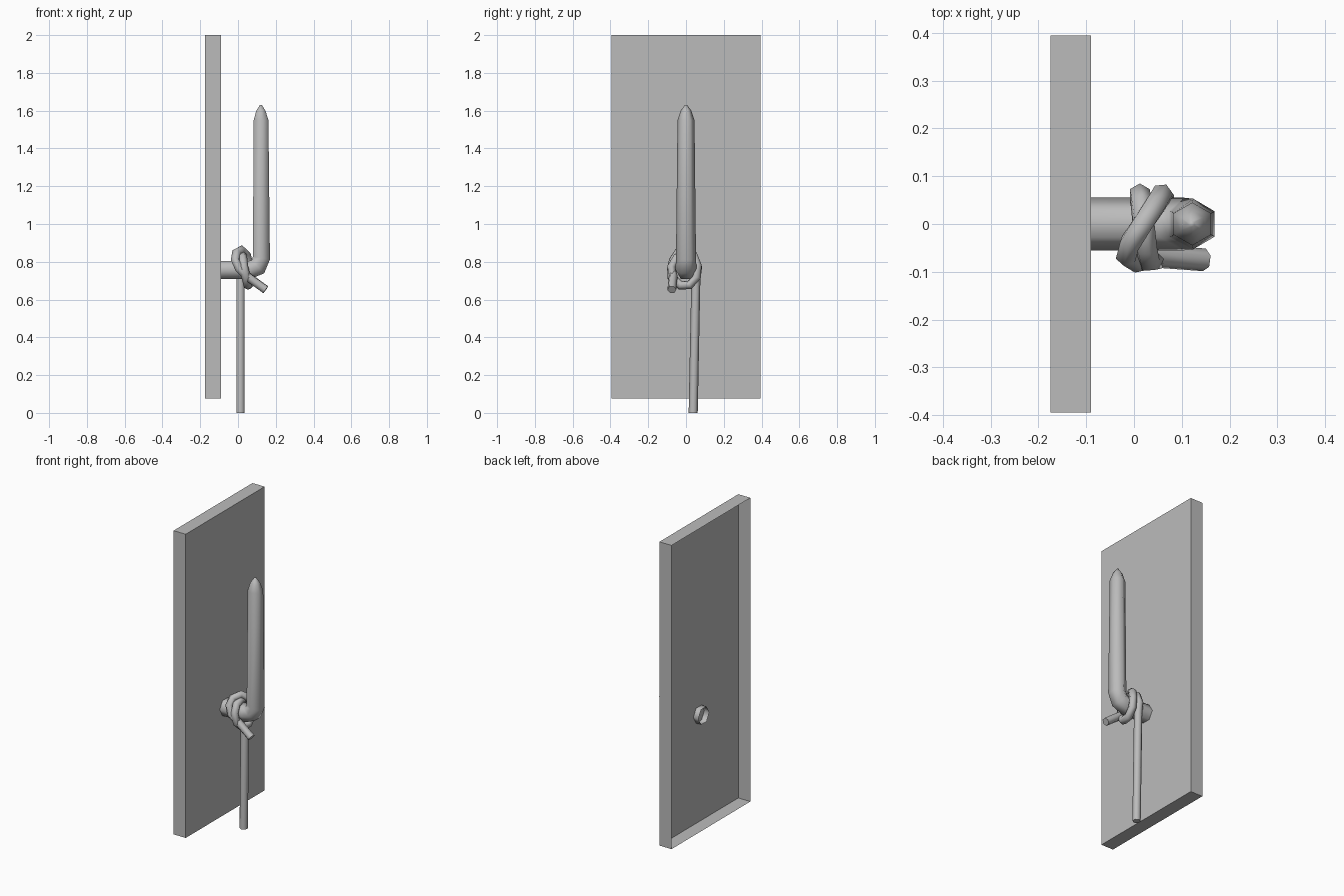
import bpy, bmesh, math
from mathutils import Vector

if "Cube" in bpy.data.objects:
    bpy.data.objects.remove(bpy.data.objects["Cube"])

GREY = bpy.data.materials.new("plain grey")
GREY.use_nodes = True
GREY.diffuse_color = (0.5, 0.5, 0.5, 1)
GREY.node_tree.nodes["Principled BSDF"].inputs["Base Color"].default_value = (0.5, 0.5, 0.5, 1)


def add_object(name, bm, angle=None):
    mesh = bpy.data.meshes.new(name)
    bm.to_mesh(mesh)
    bm.free()
    mesh.materials.append(GREY)
    obj = bpy.data.objects.new(name, mesh)
    bpy.context.collection.objects.link(obj)
    if angle:
        bpy.ops.object.select_all(action="DESELECT")
        obj.select_set(True)
        bpy.context.view_layer.objects.active = obj
        bpy.ops.object.shade_smooth_by_angle(angle=math.radians(angle))
    return obj


def tube(name, points, radii, sides=6, cap_start=True, cap_end=True):
    """Sweep a polygon along a path without twisting."""
    bm = bmesh.new()
    points = [Vector(p) for p in points]
    normal = Vector((0, 1, 0))
    rings = []
    for i, (p, r) in enumerate(zip(points, radii)):
        ahead = (points[min(i + 1, len(points) - 1)] - p).normalized()
        behind = (p - points[max(i - 1, 0)]).normalized()
        tangent = (ahead + behind).normalized()
        normal = (normal - tangent * normal.dot(tangent)).normalized()
        side = tangent.cross(normal)
        rings.append([bm.verts.new(p + r * (normal * math.cos(a) + side * math.sin(a)))
                      for a in (math.tau * k / sides for k in range(sides))])
    for low, high in zip(rings, rings[1:]):
        for k in range(sides):
            j = (k + 1) % sides
            bm.faces.new((low[k], low[j], high[j], high[k]))
    if cap_start:
        bm.faces.new(rings[0][::-1])
    if cap_end:
        bm.faces.new(rings[-1])
    return add_object(name, bm, 65)


# Wall board: thin shell, open at the back
bm = bmesh.new()
bmesh.ops.create_cube(bm, size=1)
for v in bm.verts:
    v.co = (v.co.x * 0.085 - 0.1325, v.co.y * 0.79, v.co.z * 1.925 + 1.0375)
bm.normal_update()
bmesh.ops.delete(bm, geom=[f for f in bm.faces if f.normal.x < -0.9], context="FACES")
add_object("wall_board", bm)

# Hook: peg out of the board, bent upward into a tapering rounded prong
tube("hook",
     [(-0.125, 0, 0.757), (0.06, 0, 0.757), (0.105, 0, 0.773), (0.124, 0, 0.82),
      (0.122, 0, 1.55), (0.121, 0, 1.60), (0.121, 0, 1.63)],
     [0.055, 0.055, 0.055, 0.053, 0.045, 0.028, 0.006], cap_start=False)

# Rope: hanging line, two wraps round the peg and a short tail
rope = [(0.013, 0.038, 0), (0.013, 0.052, 0.70),
        # first wrap
        (0.012, 0.061, 0.77), (0.015, 0.045, 0.82), (0.02, 0, 0.835),
        (0.025, -0.05, 0.82), (0.03, -0.077, 0.775), (0.042, -0.076, 0.72),
        (0.052, -0.03, 0.675), (0.057, 0.02, 0.677), (0.06, 0.057, 0.72),
        # second wrap, crossing over the first
        (0.058, 0.061, 0.78), (0.045, 0.04, 0.835), (0.018, 0, 0.863),
        (-0.008, -0.04, 0.85), (-0.015, -0.066, 0.81),
        # tail
        (0.005, -0.078, 0.765), (0.05, -0.068, 0.722), (0.147, -0.075, 0.652)]
tube("rope", rope, [0.024] * len(rope))
